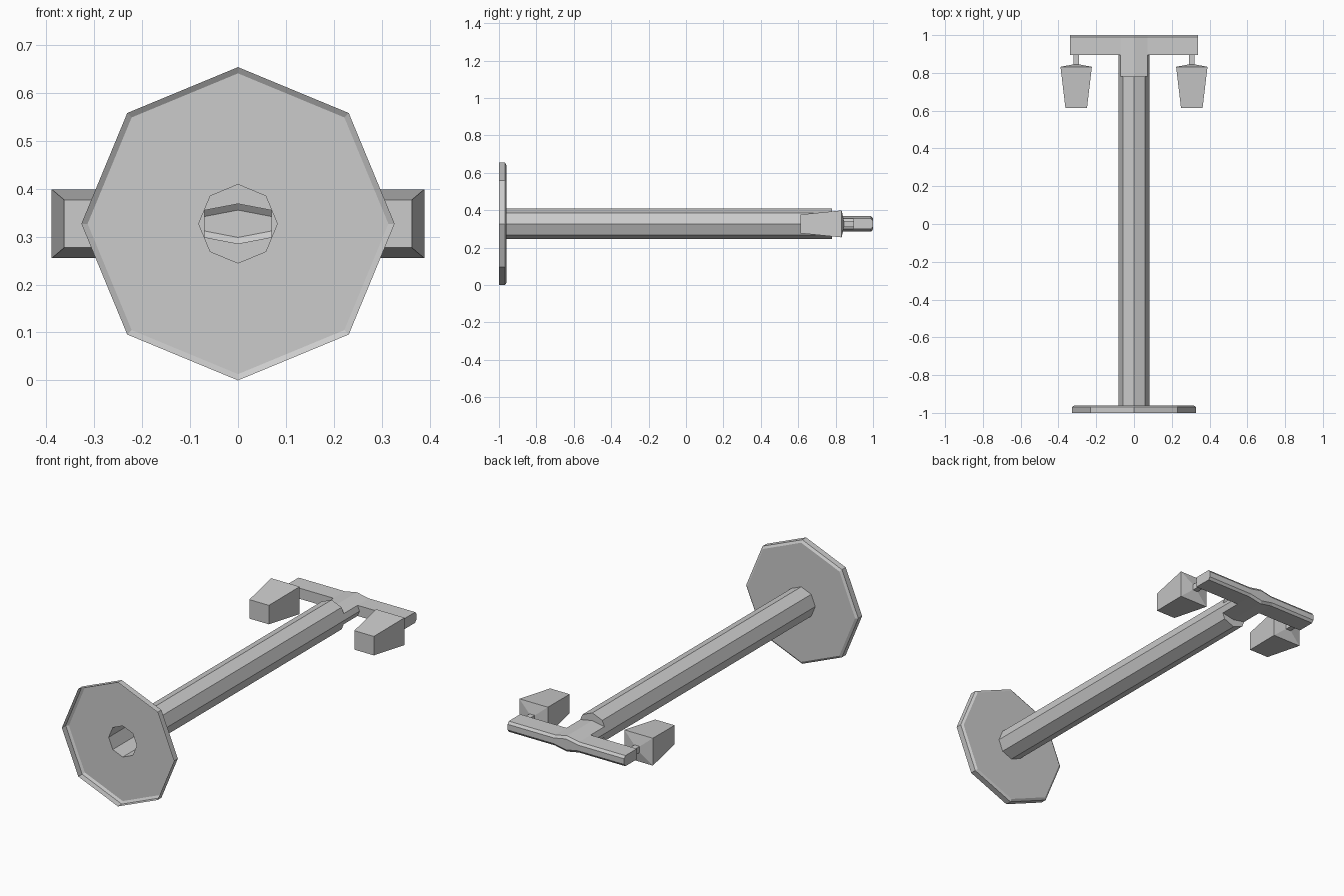
import bpy, bmesh
from math import sin, cos, pi
from mathutils import Vector

if "Cube" in bpy.data.objects:
    bpy.data.objects.remove(bpy.data.objects["Cube"])

ZC = 0.327  # height of the post axis


def finish(name, bm):
    bmesh.ops.remove_doubles(bm, verts=bm.verts, dist=1e-5)
    bmesh.ops.recalc_face_normals(bm, faces=bm.faces)
    me = bpy.data.meshes.new(name)
    bm.to_mesh(me)
    bm.free()
    ob = bpy.data.objects.new(name, me)
    bpy.context.collection.objects.link(ob)
    return ob


def loft(bm, rings, start=False, end=False):
    vs = [[bm.verts.new(p) for p in r] for r in rings]
    for a, b in zip(vs, vs[1:]):
        for i in range(len(a)):
            j = (i + 1) % len(a)
            bm.faces.new((a[i], a[j], b[j], b[i]))
    if start:
        bm.faces.new(vs[0])
    if end:
        bm.faces.new(vs[-1])


def octagon(r, y):
    return [Vector((r * sin(i * pi / 4), y, ZC + r * cos(i * pi / 4))) for i in range(8)]


def rect(cx, y, hx, hz):
    return [Vector((cx + a * hx, y, ZC + b * hz)) for a, b in ((-1, -1), (1, -1), (1, 1), (-1, 1))]


# base plate: open underside, chamfered rim, hole for the post
bm = bmesh.new()
loft(bm, [octagon(0.327, -1), octagon(0.327, -0.968), octagon(0.314, -0.96), octagon(0.082, -0.96)])
finish("base_plate", bm)

# hollow octagonal post, with crescent caps above and below the neck
R, Y1 = 0.082, 0.78
SX, SZ, MZ = 0.0704, 0.028, 0.0415
bm = bmesh.new()
loft(bm, [octagon(R, -0.96), octagon(R, Y1)])
d = R * sin(pi / 4)
for s in (1, -1):
    pts = [(0, MZ), (0, R), (d, d), (SX, SZ)]
    for m in (1, -1):
        bm.faces.new([bm.verts.new((m * x, Y1, ZC + s * z)) for x, z in pts])
finish("post", bm)

# neck continuing the middle slice of the post
neck = [(0, MZ), (SX, SZ), (R, 0), (SX, -SZ), (0, -MZ), (-SX, -SZ), (-R, 0), (-SX, SZ)]
bm = bmesh.new()
loft(bm, [[(x, y, ZC + z) for x, z in neck] for y in (Y1, 0.895)])
finish("neck", bm)


# crossbar with swollen middle, open where the neck enters
def bar_section(x, h):
    c = 0.013
    prof = [(0.895, -h), (0.99, -h), (1, -h + c), (1, h - c), (0.99, h), (0.895, h)]
    return [bm.verts.new((x, y, ZC + z)) for y, z in prof]


bm = bmesh.new()
secs = [bar_section(x, h) for x, h in ((-0.34, SZ), (-SX, SZ), (0, MZ), (SX, SZ), (0.34, SZ))]
for k, (a, b) in enumerate(zip(secs, secs[1:])):
    for i in range(6):
        if i == 5 and k in (1, 2):
            continue
        j = (i + 1) % 6
        bm.faces.new((a[i], a[j], b[j], b[i]))
bm.faces.new(secs[0])
bm.faces.new(secs[-1])
finish("crossbar", bm)

# hanging lanterns with low pyramid tops and short hangers
for side, s in (("left", -1), ("right", 1)):
    cx = s * 0.306
    bm = bmesh.new()
    loft(bm, [rect(cx, 0.613, 0.057, 0.05), rect(cx, 0.832, 0.083, 0.072),
              rect(cx, 0.845, 0.015, 0.015)], True, True)
    finish("lantern_" + side, bm)
    bm = bmesh.new()
    loft(bm, [rect(cx, 0.842, 0.015, 0.016), rect(cx, 0.897, 0.015, 0.016)])
    finish("hanger_" + side, bm)
